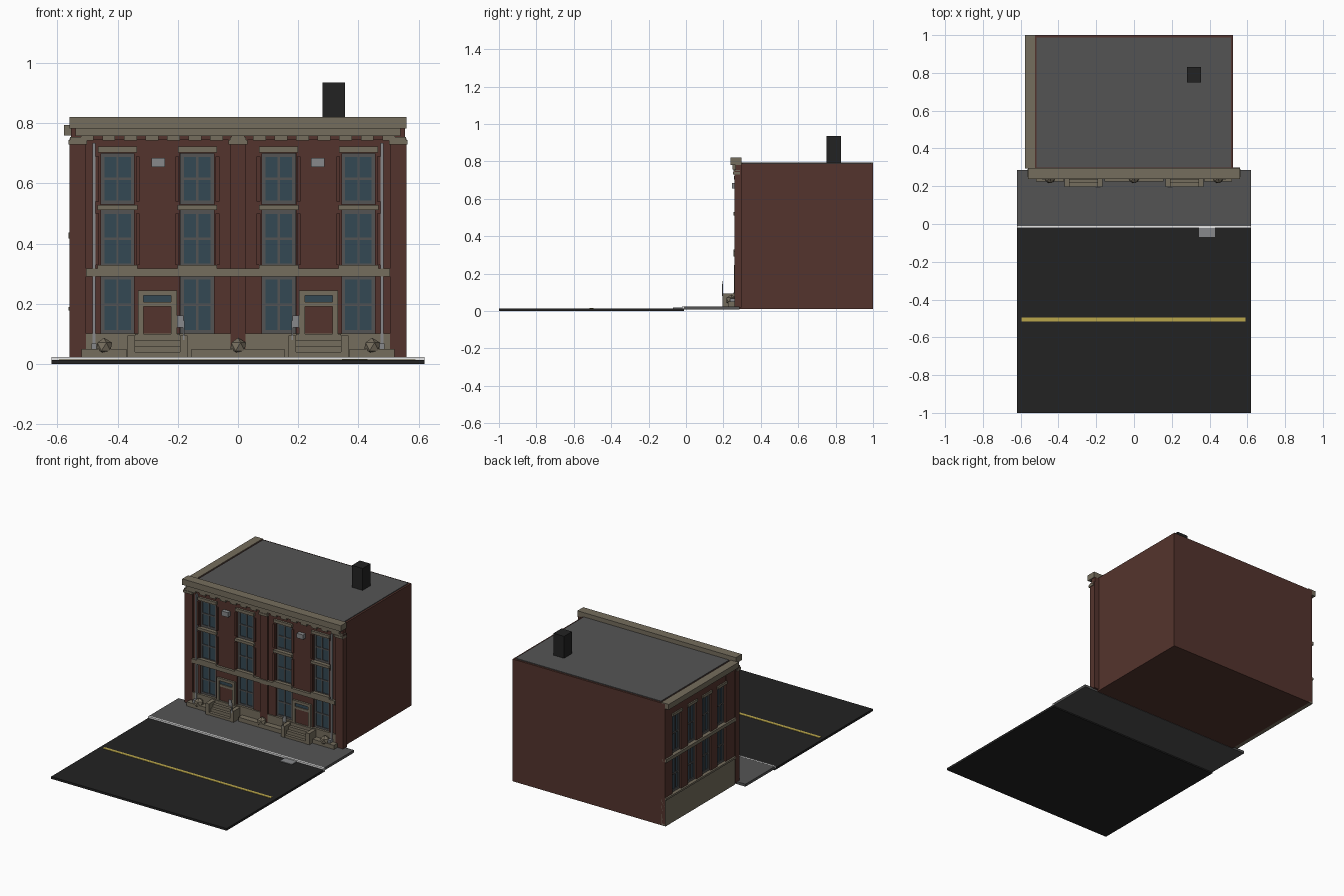
import bpy, bmesh, math

if "Cube" in bpy.data.objects:
    bpy.data.objects.remove(bpy.data.objects["Cube"])

def srgb(r, g, b):
    f = lambda c: (c / 255 / 12.92) if c < 11 else ((c / 255 + 0.055) / 1.055) ** 2.4
    return (f(r), f(g), f(b), 1)

def mat(name, *rgb):
    m = bpy.data.materials.new(name)
    m.diffuse_color = srgb(*rgb)
    m.use_nodes = True
    m.node_tree.nodes["Principled BSDF"].inputs["Base Color"].default_value = m.diffuse_color
    return m

BRICK = mat("brick", 84, 52, 45)
STONE = mat("tan stone", 117, 109, 93)
GREY = mat("grey", 84, 84, 84)
ASPHALT = mat("asphalt black", 34, 34, 34)
GLASS = mat("blue glass", 52, 72, 84)
METAL = mat("light metal", 135, 137, 139)
WHITE = mat("white paint", 240, 240, 240)
YELLOW = mat("yellow paint", 186, 166, 75)

def boxes(name, m, *ranges):
    """One object from boxes given as (x0, x1, y0, y1, z0, z1)."""
    bm = bmesh.new()
    for x0, x1, y0, y1, z0, z1 in ranges:
        vs = bmesh.ops.create_cube(bm, size=1)["verts"]
        for v in vs:
            v.co = ((x0 + x1) / 2 + v.co.x * (x1 - x0),
                    (y0 + y1) / 2 + v.co.y * (y1 - y0),
                    (z0 + z1) / 2 + v.co.z * (z1 - z0))
    me = bpy.data.meshes.new(name)
    bm.to_mesh(me)
    bm.free()
    me.materials.append(m)
    ob = bpy.data.objects.new(name, me)
    bpy.context.collection.objects.link(ob)
    return ob

def both(*ranges):
    """The boxes plus their mirror images across x = 0."""
    return list(ranges) + [(-b, -a, *r) for a, b, *r in ranges]

# Street
boxes("road", ASPHALT, (-.62, .62, -1, -.01, 0, .014))
boxes("sidewalk", GREY, (-.62, .62, -.012, .285, .008, .024))
boxes("kerb_line", WHITE, (-.62, .62, -.021, -.010, .004, .0245))
boxes("centre_line", YELLOW, (-.595, .59, -.515, -.495, .013, .016))
boxes("drain_grate", METAL, (.345, .43, -.07, -.012, .010, .018))

# Main body, roof and chimney
boxes("building_body", BRICK, (-.53, .525, .285, 1, .01, .79))
boxes("roof_deck", GREY, (-.515, .513, .3, .988, .78, .795))
boxes("chimney", ASPHALT, (.28, .355, .75, .83, .78, .935))

# Front brickwork: piers between window bays, heads and pilasters
boxes("front_piers", BRICK, *both(
    (.455, .51, .27, .29, .02, .76), (.195, .345, .27, .29, .02, .76),
    (0, .08, .27, .29, .02, .76)))
boxes("front_head_wall", BRICK, (-.51, .51, .2705, .29, .70, .785))
boxes("front_pilasters", BRICK, (-.56, -.505, .26, .298, .02, .75),
      (-.025, .025, .26, .29, .02, .75), (.505, .56, .26, .298, .02, .75))
boxes("pilaster_capitals", STONE, *[
    r for c in (-.5325, 0, .5325) for r in
    ((c - .031, c + .031, .25, .29, .729, .744),
     (c - .026, c + .026, .253, .29, .744, .755))])
boxes("frieze_brick", BRICK, (-.555, .555, .265, .298, .745, .785))

# Front cornice with dentils
boxes("front_cornice", STONE, (-.56, .56, .237, .296, .782, .82),
      (-.54, .54, .248, .296, .757, .782))
boxes("cornice_dentils", STONE, *[
    (c - .021, c + .021, .254, .27, .742, .757)
    for c in [-.5 + i * 1 / 14 for i in range(15)]])

# Front windows
WX = (-.4, -.135, .135, .4)
ROWS = ((.1, .295), (.32, .512), (.53, .702))

def window_grid(z0, z1, half):
    """Frame border and cross bars as (u0, u1, z0, z1, depth rank)."""
    zm, b = (z0 + z1) / 2, .014
    return [(-half, -half + b, z0, z1), (half - b, half, z0, z1),
            (-half, half, z0, z0 + b), (-half, half, z1 - b, z1),
            (-.004, .004, z0, z1), (-half, half, zm - .004, zm + .004)]

boxes("front_window_glass", GLASS, *[
    (c - .058, c + .058, .281, .287, a, b) for c in WX for a, b in ROWS])
boxes("front_window_frames", GREY, *[
    (c + u0, c + u1, .277, .286, za, zb) for c in WX for a, b in ROWS
    for u0, u1, za, zb in window_grid(a, b, .058)])
boxes("window_brick_trim", BRICK, *[
    (c + s * .067 - .006, c + s * .067 + .006, .262, .28, a, b)
    for c in WX for s in (-1, 1) for a, b in ((.33, .5), (.54, .69))])
boxes("window_heads", STONE, *[
    (c - .065, c + .065, .256, .285, .703, .722) for c in WX])
boxes("window_sills", STONE, *[
    (c - .066, c + .066, .254, .285, z, z + .009 + w)
    for c in WX for z, w in ((.512, .008), (.318, .003))])
boxes("belt_course", STONE, (-.505, .505, .254, .285, .292, .318))
boxes("front_base", STONE, (-.505, .505, .262, .285, .02, .102))

# Doors
boxes("door_surrounds", STONE, *both(
    (.203, .222, .257, .28, .1, .245), (.313, .332, .257, .28, .1, .245),
    (.203, .332, .257, .28, .228, .245), (.222, .313, .259, .28, .192, .206)))
boxes("doors", BRICK, *both((.222, .313, .265, .28, .1, .193)))
boxes("door_transoms", GLASS, *both((.220, .315, .265, .28, .205, .23)))

# Stoops: cheek walls and steps
boxes("stoop_cheeks", STONE, *both(
    (.168, .193, .195, .265, .02, .095), (.342, .367, .195, .265, .02, .095)))
boxes("stoop_steps", STONE, *both(*[
    (.193, .342, .197 + i * .019, .268, .02, .04 + i * .02) for i in range(4)]))
boxes("handrails", METAL, *both(
    (.178, .183, .193, .199, .08, .145), (.181, .203, .194, .199, .122, .162)))

# Planters with low-poly shrubs
boxes("planters", STONE, (-.155, .155, .225, .265, .02, .05),
      *both((.37, .52, .225, .262, .02, .05)))
for i, x in enumerate((-.445, 0, .445)):
    bpy.ops.mesh.primitive_ico_sphere_add(subdivisions=1, radius=.03, location=(x, .242, .058))
    ob = bpy.context.object
    ob.name = "planter_shrub_%d" % (i + 1)
    ob.data.materials.append(STONE)

# Downspouts and air conditioners
boxes("downspouts", METAL, *both((.473, .483, .258, .27, .05, .735),
                                 (.47, .486, .235, .268, .05, .068)))
boxes("air_conditioners", METAL, *both((.243, .288, .245, .28, .655, .685)))

# Left side facade: piers, base, belt, windows, cornice
SY = (.43, .58, .725, .88)
SROWS = ((.19, .415), (.44, .685))
edges = [.298] + [e for c in SY for e in (c - .043, c + .043)] + [1]
boxes("side_piers", BRICK, *[
    (-.552, -.525, edges[i], edges[i + 1], .02, .765) for i in range(0, 10, 2)])
boxes("side_head_wall", BRICK, (-.5515, -.525, .298, 1, .685, .79))
boxes("side_base", STONE, (-.556, -.525, .298, 1, .01, .178))
boxes("side_base_cap", STONE, (-.563, -.525, .298, 1, .178, .19))
boxes("side_belt", STONE, (-.563, -.525, .298, 1, .417, .438))
boxes("side_window_heads", STONE, *[
    (-.56, -.53, c - .048, c + .048, .685, .702) for c in SY])
boxes("side_window_glass", GLASS, *[
    (-.536, -.529, c - .043, c + .043, a, b) for c in SY for a, b in SROWS])
boxes("side_window_frames", GREY, *[
    (-.541, -.529, c + u0, c + u1, za, zb) for c in SY for a, b in SROWS
    for u0, u1, za, zb in window_grid(a, b, .043)])
boxes("side_cornice", STONE, (-.578, -.525, .293, 1, .76, .795))
